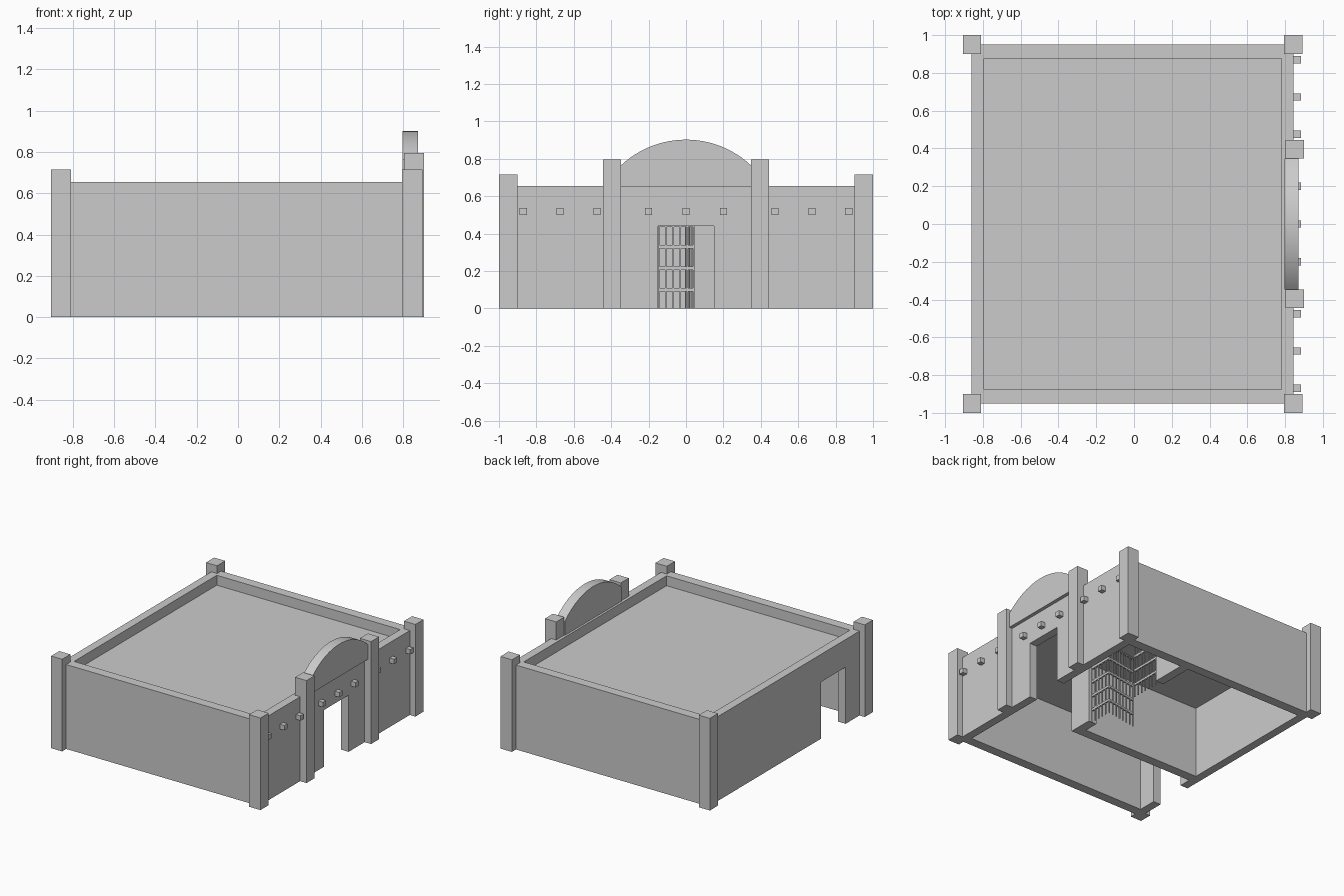
import bpy, bmesh, math
from mathutils import Matrix, Vector

cube = bpy.data.objects.get("Cube")
if cube:
    bpy.data.objects.remove(cube, do_unlink=True)

# Single plaster colour
GREY = (0.6, 0.6, 0.6, 1.0)
plaster = bpy.data.materials.new("plain_grey")
plaster.use_nodes = True
plaster.diffuse_color = GREY
plaster.node_tree.nodes["Principled BSDF"].inputs["Base Color"].default_value = GREY


def finish(name, bm):
    """Turn a bmesh into a linked, coloured object."""
    bmesh.ops.recalc_face_normals(bm, faces=bm.faces)
    mesh = bpy.data.meshes.new(name)
    bm.to_mesh(mesh)
    bm.free()
    mesh.materials.append(plaster)
    obj = bpy.data.objects.new(name, mesh)
    bpy.context.collection.objects.link(obj)
    return obj


def add_box(bm, lo, hi):
    lo, hi = Vector(lo), Vector(hi)
    size = hi - lo
    matrix = Matrix.Translation((lo + hi) / 2) @ Matrix.Diagonal((*size, 1))
    bmesh.ops.create_cube(bm, size=1, matrix=matrix)


def box(name, lo, hi):
    bm = bmesh.new()
    add_box(bm, lo, hi)
    return finish(name, bm)


def slab(name, profile, x0, x1):
    """Extrude a (y, z) outline from x0 to x1."""
    bm = bmesh.new()
    face = bm.faces.new([bm.verts.new((x0, y, z)) for y, z in profile])
    result = bmesh.ops.extrude_face_region(bm, geom=[face])
    moved = [v for v in result["geom"] if isinstance(v, bmesh.types.BMVert)]
    bmesh.ops.translate(bm, verts=moved, vec=(x1 - x0, 0, 0))
    return finish(name, bm)


def wall_with_door(name, x0, x1, door0, door1):
    slab(name, [(-HALF_Y, 0), (door0, 0), (door0, DOOR_H), (door1, DOOR_H),
                (door1, 0), (HALF_Y, 0), (HALF_Y, WALL_H), (-HALF_Y, WALL_H)], x0, x1)


def grille(name, start, end, spacing=0.038):
    """Barred panel between two floor points."""
    start, end = Vector(start), Vector(end)
    length = (end - start).length
    count = round(length / spacing)
    bm = bmesh.new()
    for i in range(count + 1):
        p = length * i / count
        add_box(bm, (p - 0.004, -0.004, 0), (p + 0.004, 0.004, CEILING))
    for i in range(5):
        z = 0.1 + 0.115 * i
        add_box(bm, (0, -0.006, z - 0.009), (length, 0.006, min(z + 0.009, CEILING)))
    obj = finish(name, bm)
    obj.location = (start.x, start.y, 0)
    obj.rotation_euler.z = math.atan2(end.y - start.y, end.x - start.x)


WALL_H, DOOR_H, CEILING = 0.655, 0.44, 0.56
HALF_Y, INNER_Y = 0.95, 0.875
BACK_X, BACK_IN, FACADE_IN, FACADE_X = -0.86, -0.795, 0.78, 0.845

# Outer walls and sunken roof
wall_with_door("facade_wall", FACADE_IN, FACADE_X, -0.15, 0.15)
wall_with_door("rear_wall", BACK_X, BACK_IN, -0.73, -0.43)
for side, name in ((-1, "right_wall"), (1, "left_wall")):
    y0, y1 = sorted((side * INNER_Y, side * HALF_Y))
    box(name, (BACK_IN, y0, 0), (FACADE_IN, y1, WALL_H))
box("roof", (BACK_IN, -INNER_Y, CEILING), (FACADE_IN, INNER_Y, CEILING + 0.018))

# Corner posts and taller entrance posts
for side in (-1, 1):
    y0, y1 = sorted((side * 0.9, side))
    box("rear_corner_post", (-0.905, y0, 0), (-0.81, y1, 0.715))
    box("facade_corner_post", (0.795, y0, 0), (0.893, y1, 0.715))
    y0, y1 = sorted((side * 0.347, side * 0.445))
    box("entrance_post", (0.803, y0, 0), (0.9, y1, 0.795))

# Rounded gable over the entrance
radius, half = 0.508, 0.348
centre_z = 0.902 - radius
sweep = math.asin(half / radius)
arc = [(radius * math.sin(a), centre_z + radius * math.cos(a))
       for a in (sweep - 2 * sweep * i / 24 for i in range(25))]
gable = slab("arched_gable", [(-half, 0.65), (half, 0.65)] + arc, 0.797, 0.872)
bpy.ops.object.select_all(action="DESELECT")
gable.select_set(True)
bpy.context.view_layer.objects.active = gable
bpy.ops.object.shade_smooth_by_angle(angle=math.radians(30))

# Projecting beam ends
for y in (-0.87, -0.673, -0.475, -0.2, 0, 0.2, 0.475, 0.673, 0.87):
    box("beam_end", (0.83, y - 0.019, 0.498), (0.883, y + 0.019, 0.536))

# Inner room walls
ROOM_X = 0.30
box("room_side_wall", (BACK_IN, -0.335, 0), (ROOM_X - 0.07, -0.26, CEILING))
box("room_front_wall_short", (ROOM_X - 0.07, -0.335, 0), (ROOM_X, -0.145, CEILING))
box("room_front_wall_long", (ROOM_X - 0.07, 0.6, 0), (ROOM_X, INNER_Y, CEILING))

# Barred screens with the gate swung open
grille("fixed_grille_near", (0.27, -0.145), (0.27, 0.045))
grille("fixed_grille_far", (0.27, 0.33), (0.27, 0.6))
grille("open_gate", (0.265, 0.042), (0.01, 0.0))
